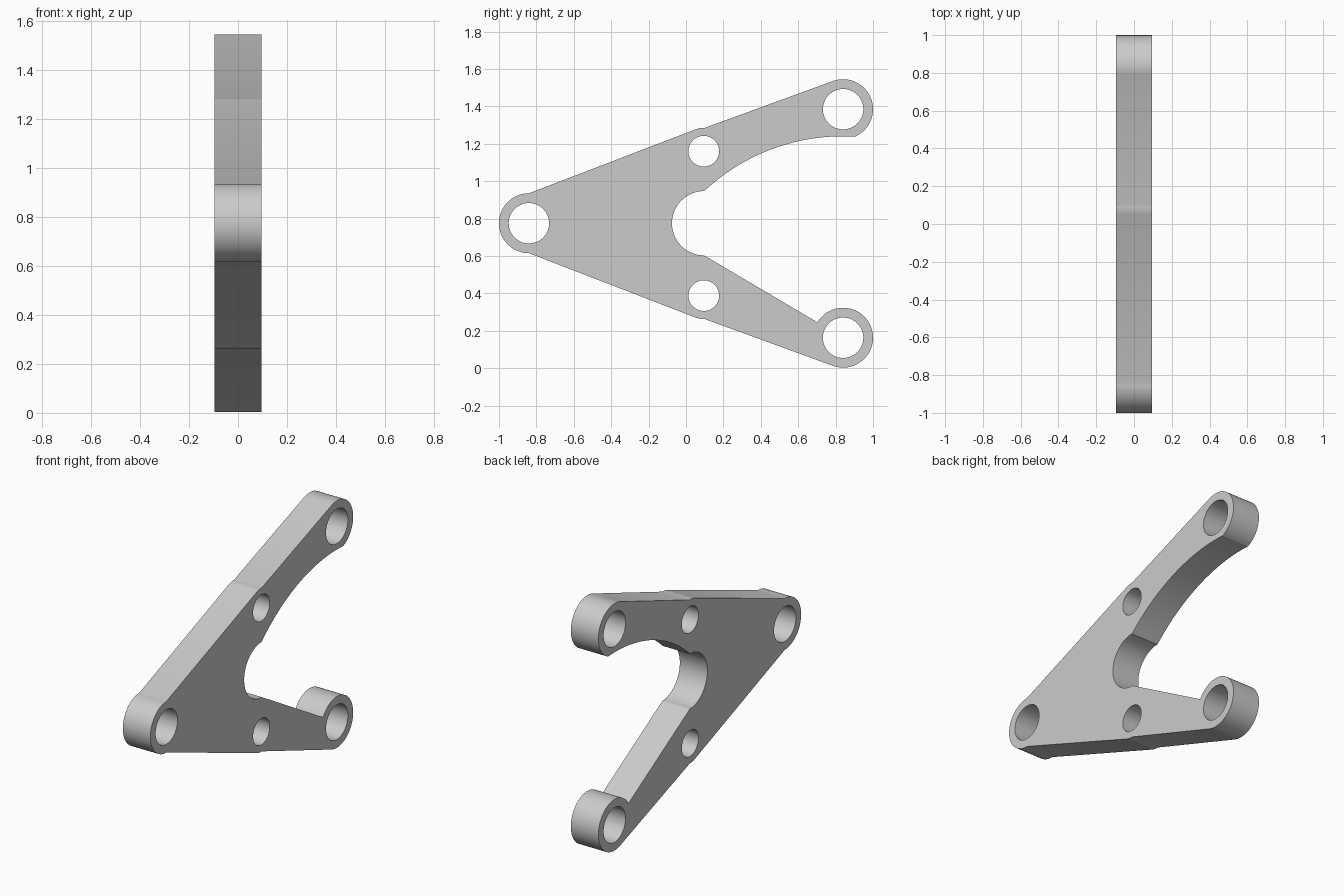
import bpy, bmesh
from math import cos, sin, radians, tau
from mathutils import Vector

cube = bpy.data.objects.get("Cube")
if cube:
    bpy.data.objects.remove(cube, do_unlink=True)

HALF = 0.095      # half the plate thickness
MID = 0.775       # height of the front pivot
BOSS, BORE, SMALL = 0.16, 0.108, 0.082
FRONT, TOP, LOW = (-0.84, MID), (0.84, 1.385), (0.84, 0.163)
UPPER_HOLE, LOWER_HOLE = (0.095, 1.16), (0.095, 0.388)


def arc(centre, r, start, end, n):
    """Points on an arc in the side plane, angles in degrees."""
    angles = [radians(start + (end - start) * i / n) for i in range(n + 1)]
    return [(centre[0] + r * cos(a), centre[1] + r * sin(a)) for a in angles]


def circle(centre, r, n=64):
    return arc(centre, r, 0, 360, n)[:-1]


# Outline, clockwise from the underside of the front boss
outline = arc(FRONT, BOSS, 270, 90, 40)
outline += arc(UPPER_HOLE, 0.125, 111, 88, 6)
outline += arc(TOP, BOSS, 108, -67, 40)
outline += arc((0.84, 0.152), 1.088, 87, 133.2, 40)     # sweeping inner arc
outline += arc((0.097, MID), 0.172, 90, 270, 40)        # central notch
outline += arc(LOW, BOSS, 149, -108, 56)
outline += arc(LOWER_HOLE, 0.125, -88, -111, 6)

holes = [circle(c, BORE) for c in (FRONT, TOP, LOW)]
holes += [circle(c, SMALL) for c in (UPPER_HOLE, LOWER_HOLE)]

# Fill the profile with its holes, then thicken it
bm = bmesh.new()
edges = []
for loop in [outline] + holes:
    verts = [bm.verts.new((-HALF, y, z)) for y, z in loop]
    edges += [bm.edges.new((v, verts[i - 1])) for i, v in enumerate(verts)]
bmesh.ops.triangle_fill(bm, edges=edges, use_beauty=True, normal=Vector((-1, 0, 0)))
solid = bmesh.ops.extrude_face_region(bm, geom=bm.faces[:], use_keep_orig=True)
moved = [g for g in solid["geom"] if isinstance(g, bmesh.types.BMVert)]
bmesh.ops.translate(bm, verts=moved, vec=(2 * HALF, 0, 0))
bmesh.ops.recalc_face_normals(bm, faces=bm.faces[:])
mesh = bpy.data.meshes.new("bracket_plate")
bm.to_mesh(mesh)
bm.free()

plate = bpy.data.objects.new("bracket_plate", mesh)
bpy.context.collection.objects.link(plate)

# Plain grey finish
grey = bpy.data.materials.new("light grey")
grey.use_nodes = True
colour = (0.6, 0.6, 0.6, 1)
grey.diffuse_color = colour
grey.node_tree.nodes["Principled BSDF"].inputs["Base Color"].default_value = colour
mesh.materials.append(grey)

bpy.ops.object.select_all(action="DESELECT")
plate.select_set(True)
bpy.context.view_layer.objects.active = plate
bpy.ops.object.shade_smooth_by_angle(angle=radians(25))
